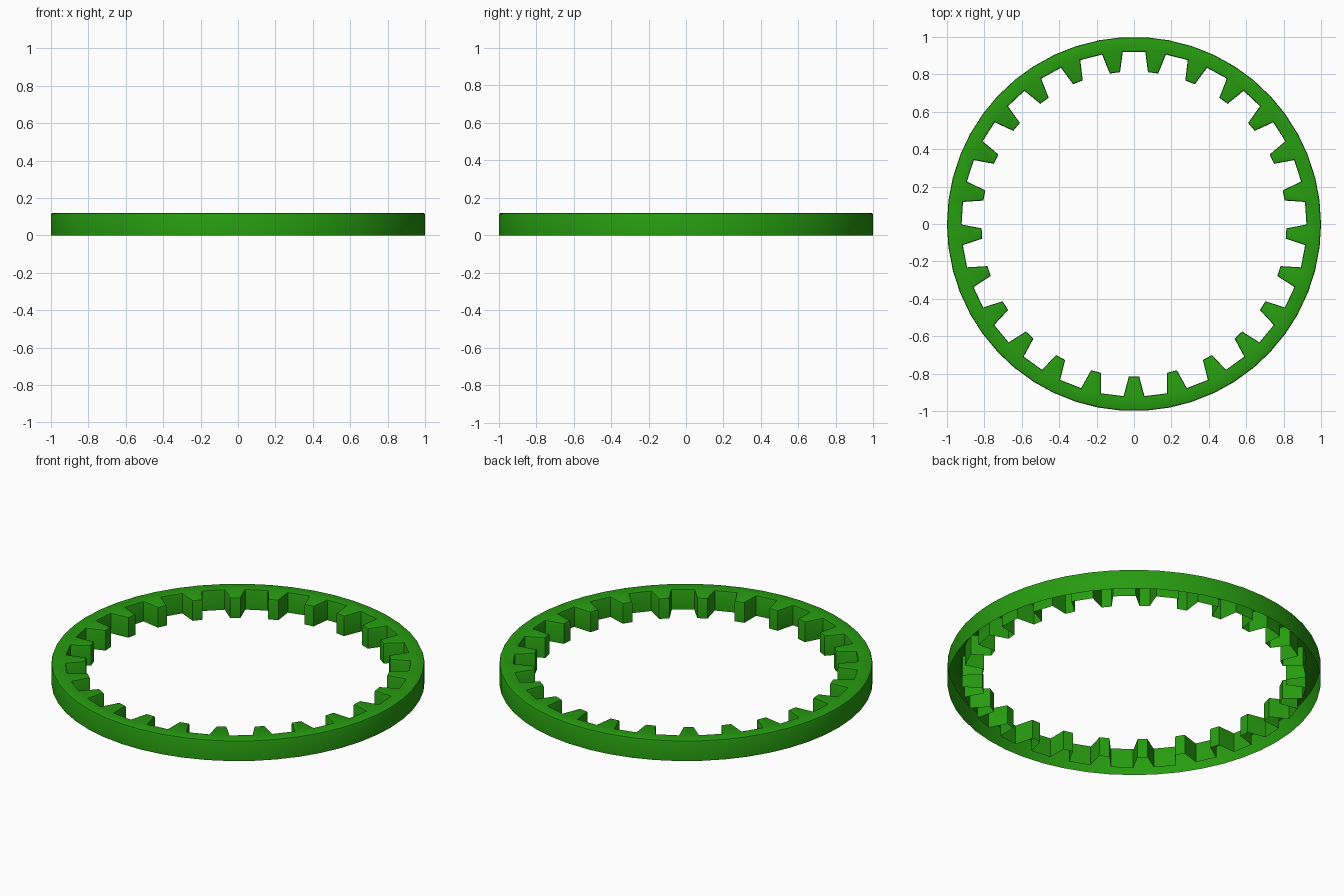
import bpy, bmesh
from math import sin, cos, radians

if "Cube" in bpy.data.objects:
    bpy.data.objects.remove(bpy.data.objects["Cube"])

TEETH = 25
PITCH = 360 / TEETH
HEIGHT = 0.12
R_OUT, R_ROOT, R_TIP = 1.0, 0.922, 0.815
ROOT_HALF, TIP_HALF = 3.45, 1.95   # tooth half angles in degrees


def polar(r, deg):
    a = radians(deg)
    return (r * cos(a), r * sin(a), 0.0)


bm = bmesh.new()
outer, inner = [], []
# One tooth sits at -y; outer corners line up with the tooth roots
for i in range(TEETH):
    c = -90 + i * PITCH
    outer += [bm.verts.new(polar(R_OUT, c + s * ROOT_HALF)) for s in (-1, 1)]
    inner += [bm.verts.new(polar(r, c + a)) for r, a in (
        (R_ROOT, -ROOT_HALF), (R_TIP, -TIP_HALF), (R_TIP, TIP_HALF), (R_ROOT, ROOT_HALF))]


def wall(loop, flip):
    """Raise a closed loop into a wall and return its upper loop."""
    top = [bm.verts.new((v.co.x, v.co.y, HEIGHT)) for v in loop]
    n = len(loop)
    for i in range(n):
        j = (i + 1) % n
        quad = [loop[i], loop[j], top[j], top[i]]
        bm.faces.new(quad[::-1] if flip else quad)
    return top


# Outer and toothed inner walls; the underside stays open
top_out = wall(outer, False)
top_in = wall(inner, True)

# Top face: rim quads plus tooth quads
for i in range(TEETH):
    a, b, c, d = top_in[4 * i:4 * i + 4]
    o1, o2 = top_out[2 * i], top_out[2 * i + 1]
    o3 = top_out[(2 * i + 2) % (2 * TEETH)]
    nxt = top_in[(4 * i + 4) % (4 * TEETH)]
    bm.faces.new((o1, o2, d, a))
    bm.faces.new((a, d, c, b))
    bm.faces.new((o2, o3, nxt, d))

# Small rounded edge around the top
bm.normal_update()
rim = [e for e in bm.edges
       if all(v.co.z > HEIGHT - 1e-5 for v in e.verts)
       and any(abs(f.normal.z) < 0.1 for f in e.link_faces)]
bmesh.ops.bevel(bm, geom=rim, offset=0.01, segments=2, profile=0.5, affect='EDGES')

mesh = bpy.data.meshes.new("internal_gear_ring")
bm.to_mesh(mesh)
bm.free()
ring = bpy.data.objects.new("internal_gear_ring", mesh)
bpy.context.collection.objects.link(ring)

mat = bpy.data.materials.new("green")
mat.diffuse_color = (0.02, 0.33, 0.005, 1)
mat.use_nodes = True
mat.node_tree.nodes["Principled BSDF"].inputs["Base Color"].default_value = mat.diffuse_color
mesh.materials.append(mat)

bpy.context.view_layer.objects.active = ring
ring.select_set(True)
bpy.ops.object.shade_smooth_by_angle(angle=radians(30))
